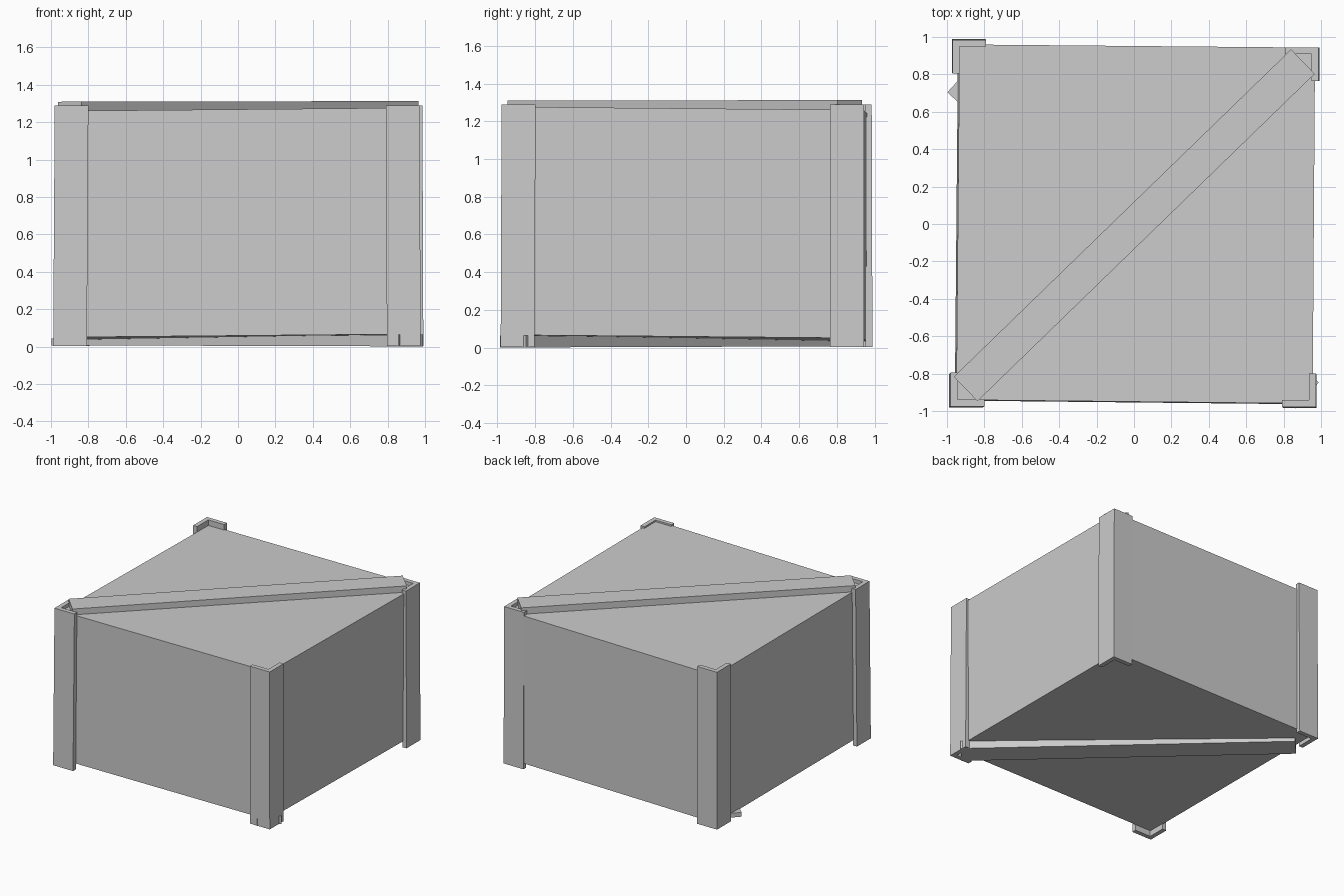
import bpy
import bmesh
from mathutils import Vector

default = bpy.data.objects.get("Cube")
if default:
    bpy.data.objects.remove(default, do_unlink=True)

grey = bpy.data.materials.new("light_grey")
grey.use_nodes = True
colour = (0.6, 0.6, 0.6, 1)
grey.diffuse_color = colour
grey.node_tree.nodes["Principled BSDF"].inputs["Base Color"].default_value = colour


def prism(name, outline, bottom, top, lean=(0, 0)):
    """Extrude an outline between two height functions; the base shifts by lean."""
    bm = bmesh.new()
    low = [bm.verts.new((x + lean[0], y + lean[1], bottom(x, y))) for x, y in outline]
    high = [bm.verts.new((x, y, top(x, y))) for x, y in outline]
    bm.faces.new(low[::-1])
    bm.faces.new(high)
    count = len(outline)
    for i in range(count):
        j = (i + 1) % count
        bm.faces.new((low[i], low[j], high[j], high[i]))
    bmesh.ops.recalc_face_normals(bm, faces=bm.faces)
    mesh = bpy.data.meshes.new(name)
    bm.to_mesh(mesh)
    bm.free()
    mesh.materials.append(grey)
    obj = bpy.data.objects.new(name, mesh)
    bpy.context.collection.objects.link(obj)
    return obj


def level(z, slope_x=0.0, slope_y=0.0):
    return lambda x, y: z + slope_x * x + slope_y * y


def plank(name, start, end, width, bottom, top):
    """Board lying flat between two points."""
    a, b = Vector(start), Vector(end)
    along = (b - a).normalized()
    side = Vector((-along.y, along.x)) * width / 2
    prism(name, [a + side, a - side, b - side, b + side], bottom, top)


def corner_post(name, x, y, lean):
    """Angle section whose outer corner is at x, y, opening to the middle."""
    sx, sy = (-1 if x > 0 else 1), (-1 if y > 0 else 1)
    arm, thick = 0.18, 0.036
    section = [(0, 0), (arm, 0), (arm, thick), (thick, thick), (thick, arm), (0, arm)]
    outline = [(x + sx * u, y + sy * v) for u, v in section]
    prism(name, outline, level(0.003), level(1.289), lean)


# Slightly skewed crate body
prism("crate_body",
      [(-0.95, -0.94), (0.955, -0.96), (0.968, 0.943), (-0.933, 0.96)],
      level(0.05, 0.009, -0.009), level(1.26, 0.009, -0.009), (-0.008, -0.004))

# Angle posts at the four corners
corner_post("front_right_post", -0.98, -0.975, (-0.008, -0.006))
corner_post("front_left_post", 0.972, -0.978, (0.004, -0.005))
corner_post("back_right_post", -0.97, 0.985, (-0.004, 0.004))
corner_post("back_left_post", 0.986, 0.945, (0.005, 0.0))

# Diagonal boards on the lid and under the base
plank("lid_board", (-0.9, -0.882), (0.903, 0.868), 0.182,
      level(1.25), level(1.311, 0.002))
plank("base_board", (0.925, -0.917), (-0.935, 0.773), 0.187,
      level(0.004, -0.003), level(0.053, 0.008, -0.004))
